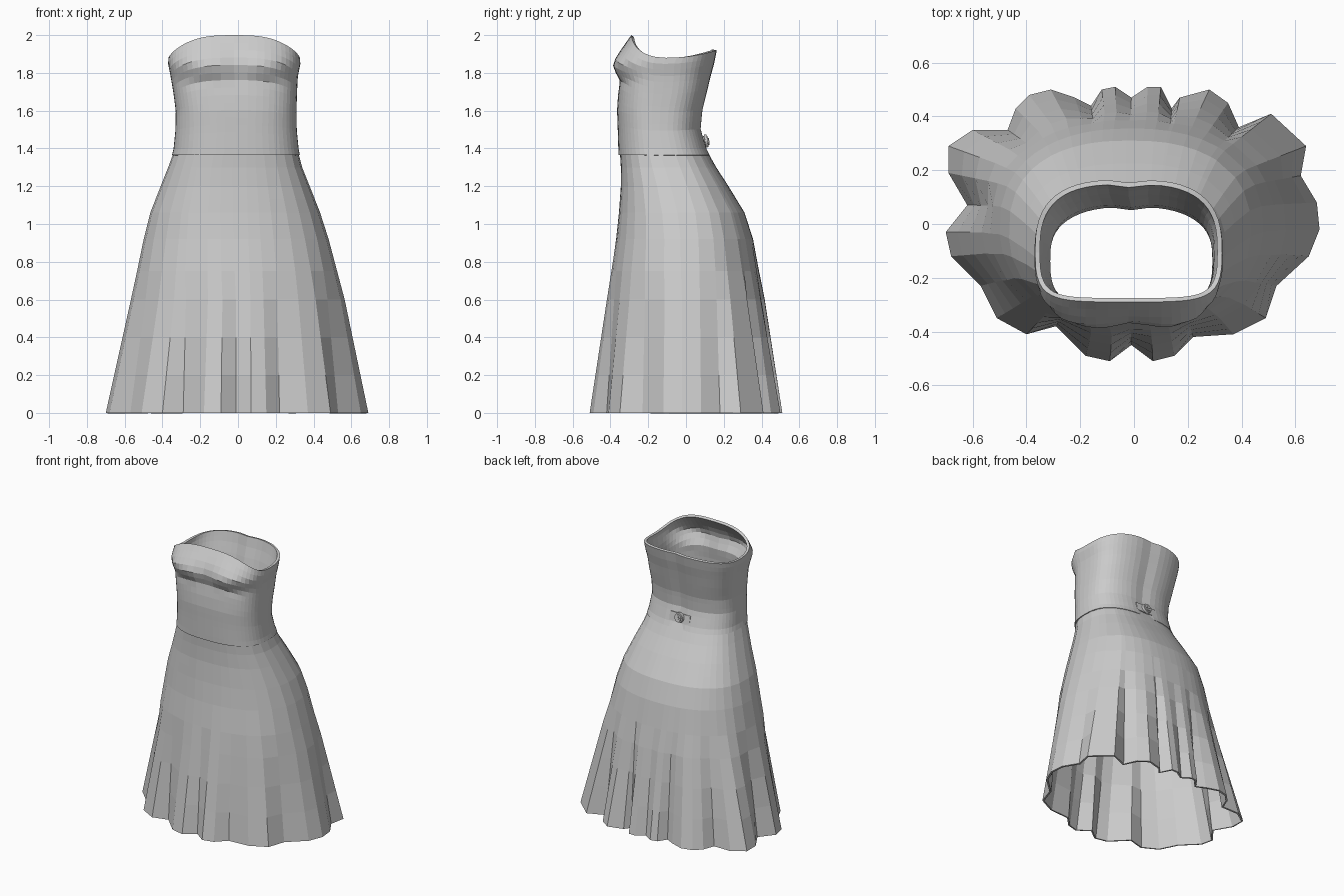
import bpy
import bmesh
import math
from mathutils import Vector, Matrix

cube = bpy.data.objects.get("Cube")
if cube:
    bpy.data.objects.remove(cube, do_unlink=True)


def make_material(name, color):
    mat = bpy.data.materials.new(name)
    mat.use_nodes = True
    mat.diffuse_color = color
    mat.node_tree.nodes["Principled BSDF"].inputs["Base Color"].default_value = color
    return mat


fabric = make_material("grey fabric", (0.6, 0.6, 0.6, 1))

# Body profile: height, centre x, half width, front y, back y, squareness
PROFILE = [
    (0, 0, .69, -.51, .5, 2.2),
    (.6, 0, .565, -.42, .415, 2.2),
    (.92, -.01, .49, -.37, .355, 2.3),
    (1.06, -.015, .45, -.355, .31, 2.4),
    (1.2, -.015, .395, -.345, .225, 2.5),
    (1.3, -.015, .355, -.345, .16, 2.6),
    (1.38, -.01, .325, -.35, .11, 2.6),
    (1.5, -.01, .315, -.355, .075, 2.6),
    (1.6, -.01, .315, -.36, .085, 2.7),
    (1.7, -.015, .325, -.355, .11, 2.8),
    (1.78, -.02, .335, -.365, .13, 2.8),
    (1.85, -.02, .35, -.385, .15, 2.8),
    (1.92, -.02, .345, -.345, .165, 2.9),
    (2, -.02, .33, -.29, .17, 3),
]

# Pleated hem outline in hundredths, counter-clockwise from the right-hand side
HEM = [
    (-70, -3), (-68, -12), (-57, -23), (-51, -35), (-40, -41), (-29, -38),
    (-18, -49), (-9, -51), (-1, -45), (7, -51), (15, -49), (22, -42),
    (37, -41), (49, -35), (53, -23), (65, -12), (69, -2), (68, 8),
    (62, 18), (64, 29), (51, 41), (39, 36), (35, 45), (28, 50),
    (17, 47), (14, 43), (10, 51), (5, 51), (-1, 47), (-7, 51),
    (-12, 50), (-16, 44), (-22, 47), (-31, 50), (-39, 48), (-44, 43),
    (-47, 35), (-60, 35), (-69, 29), (-69, 19), (-62, 7),
]


def section(z):
    """Profile values blended at a height."""
    for low, high in zip(PROFILE, PROFILE[1:]):
        if z <= high[0]:
            t = (z - low[0]) / (high[0] - low[0])
            return [a + (b - a) * t for a, b in zip(low, high)]
    return PROFILE[-1]


def signed_power(v, p):
    return math.copysign(abs(v) ** p, v)


def body_point(angle, z, grow=0):
    """Point on the rounded-square body section."""
    _, cx, half, front, back, n = section(z)
    x = cx + (half + grow) * signed_power(math.cos(angle), 2 / n)
    y = (front + back) / 2 + ((back - front) / 2 + grow) * signed_power(math.sin(angle), 2 / n)
    return Vector((x, y, z))


def finish(name, bm):
    mesh = bpy.data.meshes.new(name)
    bm.to_mesh(mesh)
    bm.free()
    obj = bpy.data.objects.new(name, mesh)
    bpy.context.scene.collection.objects.link(obj)
    mesh.materials.append(fabric)
    return obj


def loft(name, rings, thickness):
    """Skin closed rings from bottom to top and give the cloth thickness."""
    bm = bmesh.new()
    rows = [[bm.verts.new(p) for p in ring] for ring in rings]
    count = len(rows[0])
    for low, high in zip(rows, rows[1:]):
        for i in range(count):
            k = (i + 1) % count
            bm.faces.new((low[i], low[k], high[k], high[i]))
    obj = finish(name, bm)
    solid = obj.modifiers.new("cloth thickness", 'SOLIDIFY')
    solid.thickness = thickness
    solid.offset = -1
    return obj


# Skirt: smooth at the hips, opening into pleats toward the hem
hem = [Vector((x / 100, y / 100, 0)) for x, y in HEM]
angles = [math.atan2(p.y / .5, p.x / .69) for p in hem]
skirt_rings = []
for z in (0, .2, .4, .6, .75, .92, 1.06, 1.13, 1.2, 1.3, 1.4):
    pleat = max(0, 1 - z / .8)
    skirt_rings.append([body_point(a, z) + pleat * (p - body_point(a, 0))
                        for a, p in zip(angles, hem)])
loft("pleated_skirt", skirt_rings, .012)


# Bodice: fitted tube with bust shaping and a curved neckline
def bodice_point(angle, u):
    s = math.sin(angle)
    top = 1.88 + .12 * max(0, -s) ** 1.5 + .04 * max(0, s) ** 1.5
    waist = 1.365
    p = body_point(angle, waist + (top - waist) * u, .008 * (1 - u))
    if s < 0:
        # Two cups with a hollow between them and a tuck below
        for side in (-1, 1):
            d = ((p.x + .02 - side * .19) / .11) ** 2 + ((p.z - 1.85) / .07) ** 2
            p.y -= .012 * math.exp(-d)
        p.y += .02 * math.exp(-(p.x / .07) ** 2 - ((p.z - 1.83) / .06) ** 2)
        p.y += .015 * math.exp(-((p.z - 1.75) / .03) ** 2) * -s
    else:
        # Hollow along the spine
        p.y -= .012 * math.exp(-((p.x + .01) / .05) ** 2)
    return p


SIDES, LEVELS = 56, 16
bodice_rings = [[bodice_point(math.tau * i / SIDES, j / LEVELS) for i in range(SIDES)]
                for j in range(LEVELS + 1)]
loft("bodice", bodice_rings, .018)


# Back fastening tab, following the waist
bm = bmesh.new()
strip = []
for i in range(9):
    x = -.1 + .02 * i
    y = .108 - .3 * x * x
    strip.append([bm.verts.new((x, y - .012 * k, 1.405 + .06 * k)) for k in (0, 1)])
for a, b in zip(strip, strip[1:]):
    bm.faces.new((b[0], a[0], a[1], b[1]))
tab = finish("back_tab", bm)
tab.modifiers.new("tab thickness", 'SOLIDIFY').thickness = .008


# Round button with a raised rim and thread cross
def button_part(name, build, offset):
    bm = bmesh.new()
    build(bm)
    tilt = Matrix.Translation((-.02, .108 + offset, 1.44)) @ Matrix.Rotation(math.radians(-80), 4, 'X')
    bmesh.ops.transform(bm, matrix=tilt, verts=bm.verts)
    return finish(name, bm)


def disc(radius, depth):
    return lambda bm: bmesh.ops.create_cone(bm, cap_ends=True, segments=16, radius1=radius,
                                            radius2=radius * .9, depth=depth)


def cross(bm):
    for size in ((.03, .006, .005), (.006, .03, .005)):
        bmesh.ops.create_cube(bm, size=1, matrix=Matrix.Diagonal((*size, 1)))


button_part("button", disc(.036, .014), 0)
button_part("button_centre", disc(.024, .006), .009)
button_part("button_thread", cross, .013)
